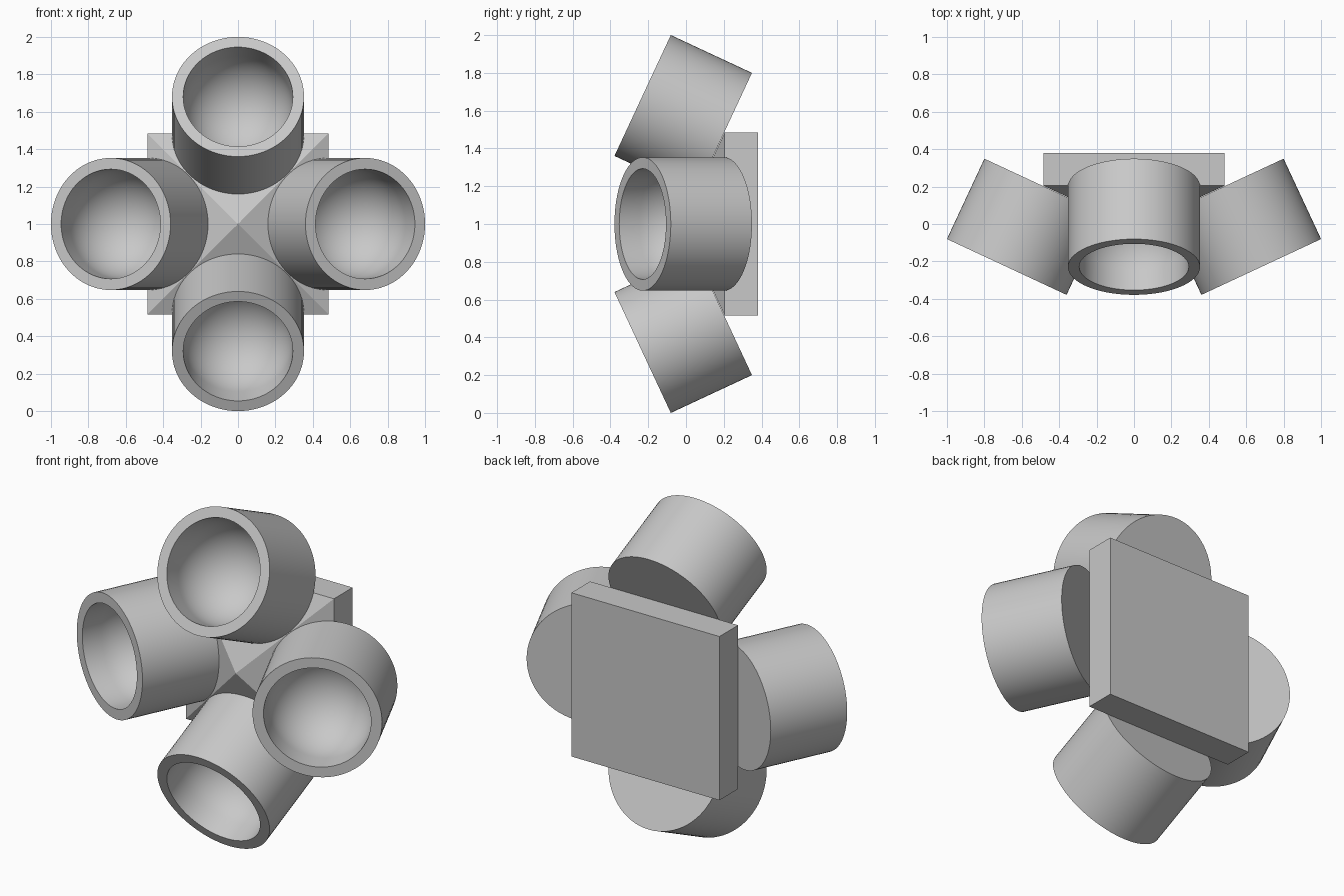
import bpy, bmesh
from math import radians, sin, cos, tan, pi
from mathutils import Matrix

old = bpy.data.objects.get("Cube")
if old:
    bpy.data.objects.remove(old, do_unlink=True)

grey = bpy.data.materials.new("plain grey")
grey.use_nodes = True
colour = (0.58, 0.58, 0.58, 1)
grey.diffuse_color = colour
grey.node_tree.nodes["Principled BSDF"].inputs["Base Color"].default_value = colour

TILT = radians(25)
HALF = 0.485            # half width of the back plate
FRONT, BACK = 0.205, 0.38
RADIUS, BORE, LENGTH = 0.353, 0.293, 0.474
STRAIGHT = 0.118        # straight part of the bore in front of its round floor


def make_object(name, bm, smooth=False):
    bmesh.ops.recalc_face_normals(bm, faces=bm.faces)
    mesh = bpy.data.meshes.new(name)
    bm.to_mesh(mesh)
    bm.free()
    mesh.materials.append(grey)
    obj = bpy.data.objects.new(name, mesh)
    bpy.context.collection.objects.link(obj)
    if smooth:
        bpy.ops.object.select_all(action='DESELECT')
        obj.select_set(True)
        bpy.context.view_layer.objects.active = obj
        bpy.ops.object.shade_smooth_by_angle(angle=radians(35))


# Square back plate with a shallow pyramid on its front
bm = bmesh.new()
rings = [[bm.verts.new((x * HALF, y, 1 + z * HALF))
          for x, z in ((-1, -1), (1, -1), (1, 1), (-1, 1))]
         for y in (BACK, FRONT)]
apex = bm.verts.new((0, FRONT - HALF * tan(TILT), 1))
bm.faces.new(rings[0])
for i in range(4):
    j = (i + 1) % 4
    bm.faces.new((rings[0][i], rings[0][j], rings[1][j], rings[1][i]))
    bm.faces.new((rings[1][i], rings[1][j], apex))
make_object("pyramid_base", bm)

# Cup profile: closed back, straight outside, flat rim, bore with a round floor
STEPS = 20
profile = [(0, 0), (RADIUS, 0), (RADIUS, LENGTH), (BORE, LENGTH)]
for k in range(STEPS + 1):
    a = pi / 2 * k / STEPS
    profile.append((BORE * cos(a), LENGTH - STRAIGHT - BORE * sin(a)))


def make_cup(name, turn):
    bm = bmesh.new()
    verts = [bm.verts.new((r, 0, h)) for r, h in profile]
    edges = [bm.edges.new(pair) for pair in zip(verts, verts[1:])]
    bmesh.ops.spin(bm, geom=verts + edges, axis=(0, 0, 1), cent=(0, 0, 0),
                   angle=2 * pi, steps=72, use_duplicate=False)
    bmesh.ops.remove_doubles(bm, verts=bm.verts, dist=0.0005)
    # Seat the cup on a pyramid face, then turn it about the centre
    bm.transform(Matrix.Translation((0, 0, 1))
                 @ Matrix.Rotation(radians(turn), 4, 'Y')
                 @ Matrix.Translation((0, 0.2, 0.48))
                 @ Matrix.Rotation(pi / 2 - TILT, 4, 'X'))
    make_object(name, bm, smooth=True)


for name, turn in (("top_cup", 0), ("left_cup", 90), ("bottom_cup", 180), ("right_cup", 270)):
    make_cup(name, turn)
